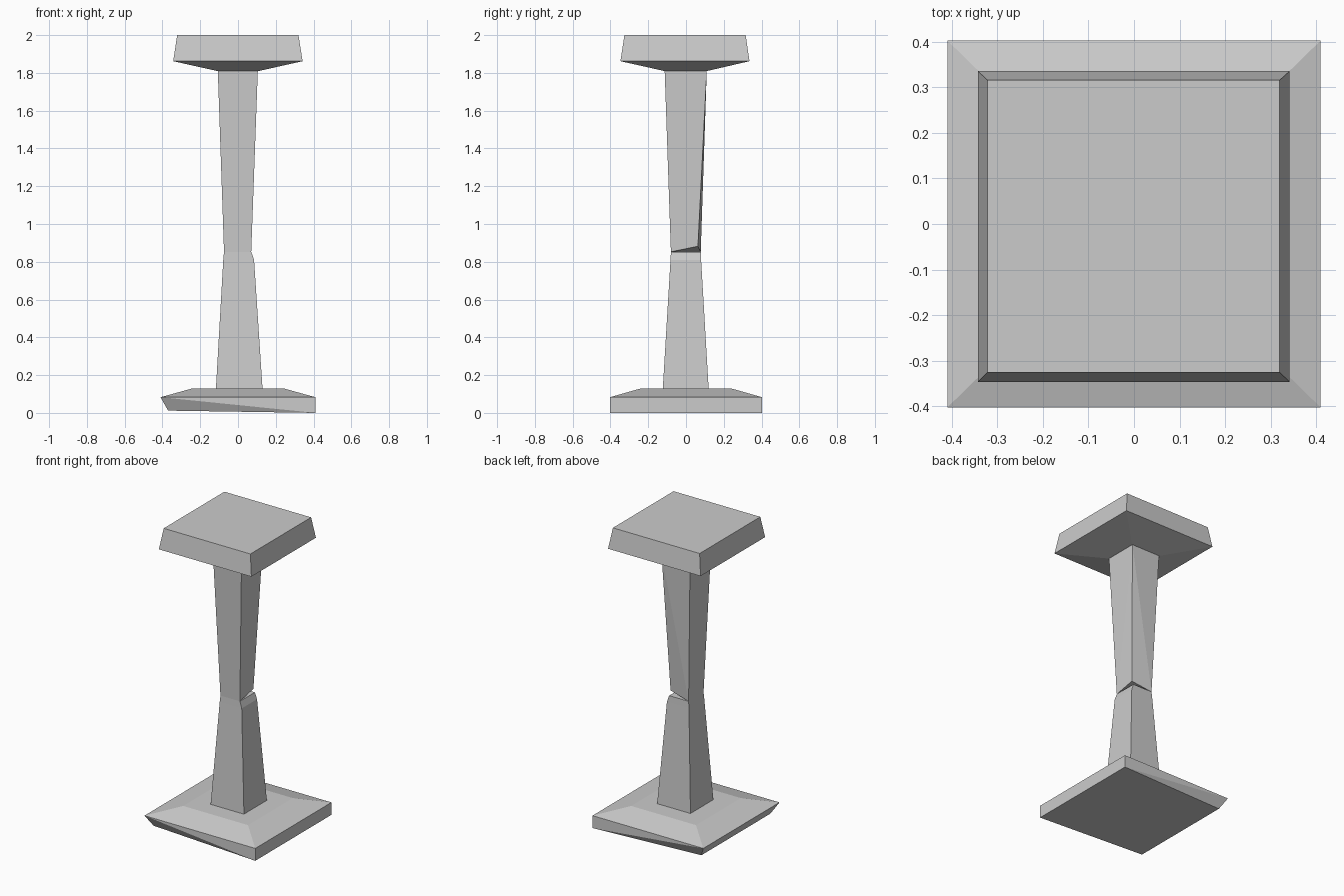
import bpy, bmesh

if "Cube" in bpy.data.objects:
    bpy.data.objects.remove(bpy.data.objects["Cube"])


def ring(x0, x1, y0, y1, z):
    """Rectangle of four corners, counter-clockwise from front left."""
    return [(x0, y0, z), (x1, y0, z), (x1, y1, z), (x0, y1, z)]


def loft(name, rings, splits=()):
    """Closed stack of four-sided rings; splits are vertex pairs joined by a diagonal."""
    bm = bmesh.new()
    rows = [[bm.verts.new(p) for p in r] for r in rings]
    bm.faces.new(rows[0][::-1])
    bm.faces.new(rows[-1])
    for low, high in zip(rows, rows[1:]):
        for i in range(4):
            j = (i + 1) % 4
            bm.faces.new((low[i], low[j], high[j], high[i]))
    for (ra, ca), (rb, cb) in splits:
        bmesh.ops.connect_verts(bm, verts=[rows[ra][ca], rows[rb][cb]])
    bmesh.ops.recalc_face_normals(bm, faces=bm.faces)
    mesh = bpy.data.meshes.new(name)
    bm.to_mesh(mesh)
    bm.free()
    obj = bpy.data.objects.new(name, mesh)
    bpy.context.collection.objects.link(obj)
    return obj


# Base slab: both left bottom corners are chipped inwards
chipped = ring(-0.41, 0.41, -0.403, 0.403, 0.0)
chipped[0] = (-0.37, -0.365, 0.012)
chipped[3] = (-0.37, 0.365, 0.012)
loft("base", [
    chipped,
    ring(-0.41, 0.41, -0.403, 0.403, 0.083),
    ring(-0.24, 0.24, -0.237, 0.237, 0.13),
], splits=[((0, 1), (1, 0)), ((0, 2), (1, 3))])

# Lower shaft: right edge bevelled below the crack
bevel = ring(-0.078, 0.085, -0.082, 0.08, 0.81)
lip = ring(-0.074, 0.07, -0.08, 0.078, 0.853)
loft("lower_shaft", [ring(-0.117, 0.13, -0.123, 0.12, 0.125), bevel, lip])

# Upper shaft: back right corner lifted to open the crack
broken = ring(-0.074, 0.07, -0.08, 0.078, 0.853)
broken[2] = (0.07, 0.063, 0.882)
loft("upper_shaft", [broken, ring(-0.107, 0.105, -0.113, 0.11, 1.815)],
     splits=[((0, 1), (1, 2)), ((0, 3), (1, 2))])

# Capital: sloped underside and slightly tapered block
loft("capital", [
    ring(-0.11, 0.11, -0.115, 0.112, 1.81),
    ring(-0.343, 0.342, -0.347, 0.336, 1.862),
    ring(-0.322, 0.32, -0.326, 0.316, 2.0),
])
